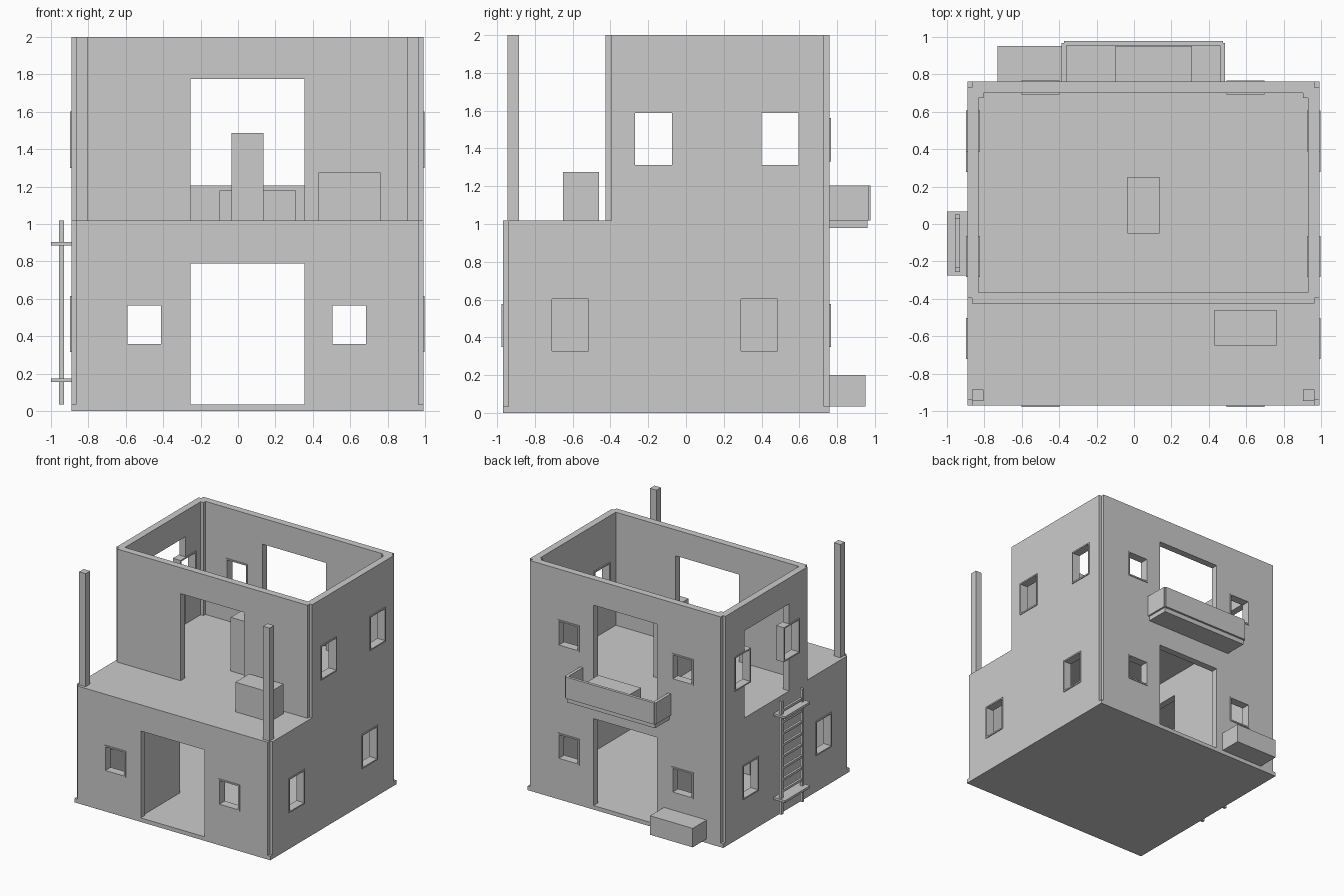
import bpy, bmesh

if "Cube" in bpy.data.objects:
    bpy.data.objects.remove(bpy.data.objects["Cube"])

plaster = bpy.data.materials.new("plain_grey")
plaster.diffuse_color = (0.6, 0.6, 0.6, 1)
plaster.use_nodes = True
plaster.node_tree.nodes["Principled BSDF"].inputs["Base Color"].default_value = plaster.diffuse_color


def finish(name, bm):
    bmesh.ops.recalc_face_normals(bm, faces=bm.faces)
    me = bpy.data.meshes.new(name)
    bm.to_mesh(me)
    bm.free()
    me.materials.append(plaster)
    ob = bpy.data.objects.new(name, me)
    bpy.context.collection.objects.link(ob)
    return ob


def box(name, x, y, z):
    """Box from (min, max) ranges."""
    bm = bmesh.new()
    bmesh.ops.create_cube(bm, size=1)
    for v in bm.verts:
        v.co = [r[0] if c < 0 else r[1] for c, r in zip(v.co, (x, y, z))]
    return finish(name, bm)


def panel(name, axis, u, z, t, holes):
    """Upright panel running along axis, thickness range t, with (u0, u1, z0, z1) holes."""
    clip = lambda vals, r: sorted({min(max(v, r[0]), r[1]) for v in vals} | set(r))
    us = clip([h[i] for h in holes for i in (0, 1)], u)
    zs = clip([h[i] for h in holes for i in (2, 3)], z)

    def solid(i, j):
        if not (0 <= i < len(us) - 1 and 0 <= j < len(zs) - 1):
            return False
        a, b = (us[i] + us[i + 1]) / 2, (zs[j] + zs[j + 1]) / 2
        return not any(h[0] < a < h[1] and h[2] < b < h[3] for h in holes)

    bm = bmesh.new()
    cache = {}

    def vert(i, j, k):
        if (i, j, k) not in cache:
            co = (us[i], t[k], zs[j]) if axis == 'x' else (t[k], us[i], zs[j])
            cache[i, j, k] = bm.verts.new(co)
        return cache[i, j, k]

    for i in range(len(us) - 1):
        for j in range(len(zs) - 1):
            if not solid(i, j):
                continue
            ring = [(i, j), (i + 1, j), (i + 1, j + 1), (i, j + 1)]
            for k in (0, 1):
                bm.faces.new([vert(*p, k) for p in ring])
            for n, (di, dj) in enumerate([(0, -1), (1, 0), (0, 1), (-1, 0)]):
                if not solid(i + di, j + dj):
                    p, q = ring[n], ring[(n + 1) % 4]
                    bm.faces.new([vert(*p, 0), vert(*q, 0), vert(*q, 1), vert(*p, 1)])
    return finish(name, bm)


def frame(name, axis, hole, t):
    """Thin window surround lining a hole and standing slightly proud of the wall."""
    a, b, c, d = hole
    w = 0.012
    panel(name, axis, (a - w, b + w), (c - w, d + w), (t[0] - 0.007, t[1] + 0.007), [hole])


# Shared levels and openings
G, F, T, TH = 0.035, 1.018, 2.0, 0.06
door = (-0.255, 0.355, G, 0.79)
upper_door = (-0.255, 0.355, F, 1.775)
low_win = [(-0.59, -0.41, 0.36, 0.565), (0.505, 0.685, 0.36, 0.565)]
up_win = [(a, b, c + 0.984, d + 0.984) for a, b, c, d in low_win]
side_win = [(-0.71, -0.515, 0.328, 0.603), (0.29, 0.485, 0.328, 0.603),
            (-0.27, -0.075, 1.312, 1.588), (0.40, 0.595, 1.312, 1.588)]
terrace_gap = (-2, -0.395, F, 3)

# Floors
box("ground_slab", (-0.89, 0.99), (-0.97, 0.76), (0, G))
box("upper_floor", (-0.865, 0.965), (-0.945, 0.735), (0.978, F))

# Front and back walls
span = (-0.865, 0.965)
front_t, back_t = (-0.97, -0.91), (0.70, 0.76)
panel("front_wall", 'x', span, (G, F), front_t, [door] + low_win)
panel("back_wall", 'x', span, (G, T), back_t, [door, upper_door] + low_win + up_win)
panel("terrace_wall", 'x', span, (F, T), (-0.425, -0.365), [upper_door])
for n, h in enumerate(low_win):
    frame(f"front_window_frame_{n}", 'x', h, front_t)
for n, h in enumerate(low_win + up_win):
    frame(f"back_window_frame_{n}", 'x', h, back_t)

# Side walls; the left one also has an upper doorway overlapping its windows
left_door = (-0.145, 0.465, F, 1.775)
for side, t, extra in (("left", (-0.89, -0.83), [left_door]), ("right", (0.93, 0.99), [])):
    panel(f"{side}_wall", 'y', (-0.94, 0.73), (G, T), t, side_win + [terrace_gap] + extra)
    for n, h in enumerate(side_win):
        frame(f"{side}_window_frame_{n}", 'y', h, t)

# Inner partition with a doorway
panel("partition", 'y', (-0.91, 0.70), (G, 0.978), (-0.33, -0.27), [(-0.41, 0.20, G, 0.79)])

# Corner posts, full height
for n, (x, y) in enumerate([(-0.865, -0.945), (0.903, -0.945), (-0.865, 0.673), (0.903, 0.673)]):
    box(f"corner_post_{n}", (x, x + 0.062), (y, y + 0.062), (G, T))

# Back balcony
box("balcony_floor", (-0.375, 0.472), (0.76, 0.96), (0.978, F))
box("balcony_front", (-0.375, 0.475), (0.953, 0.978), (F, 1.205))
box("balcony_side_left", (-0.387, -0.36), (0.76, 0.966), (F, 1.205))
box("balcony_side_right", (0.46, 0.487), (0.76, 0.966), (F, 1.205))

# Crates and column
box("balcony_crate", (-0.10, 0.31), (0.76, 0.95), (F, 1.18))
box("ground_crate", (-0.73, -0.32), (0.76, 0.95), (G, 0.20))
box("terrace_crate", (0.43, 0.76), (-0.65, -0.46), (F, 1.275))
box("room_column", (-0.035, 0.135), (-0.05, 0.25), (F, 1.485))

# Ladder on the left wall
for n, y in enumerate((-0.257, 0.028)):
    box(f"ladder_rail_{n}", (-0.956, -0.93), (y, y + 0.024), (G, F))
for n in range(9):
    z = 0.12 + n * 0.1
    box(f"ladder_rung_{n}", (-0.953, -0.933), (-0.24, 0.035), (z, z + 0.02))
for n, z in enumerate((0.156, 0.884)):
    box(f"ladder_bracket_{n}", (-1.0, -0.89), (-0.275, 0.068), (z, z + 0.02))
